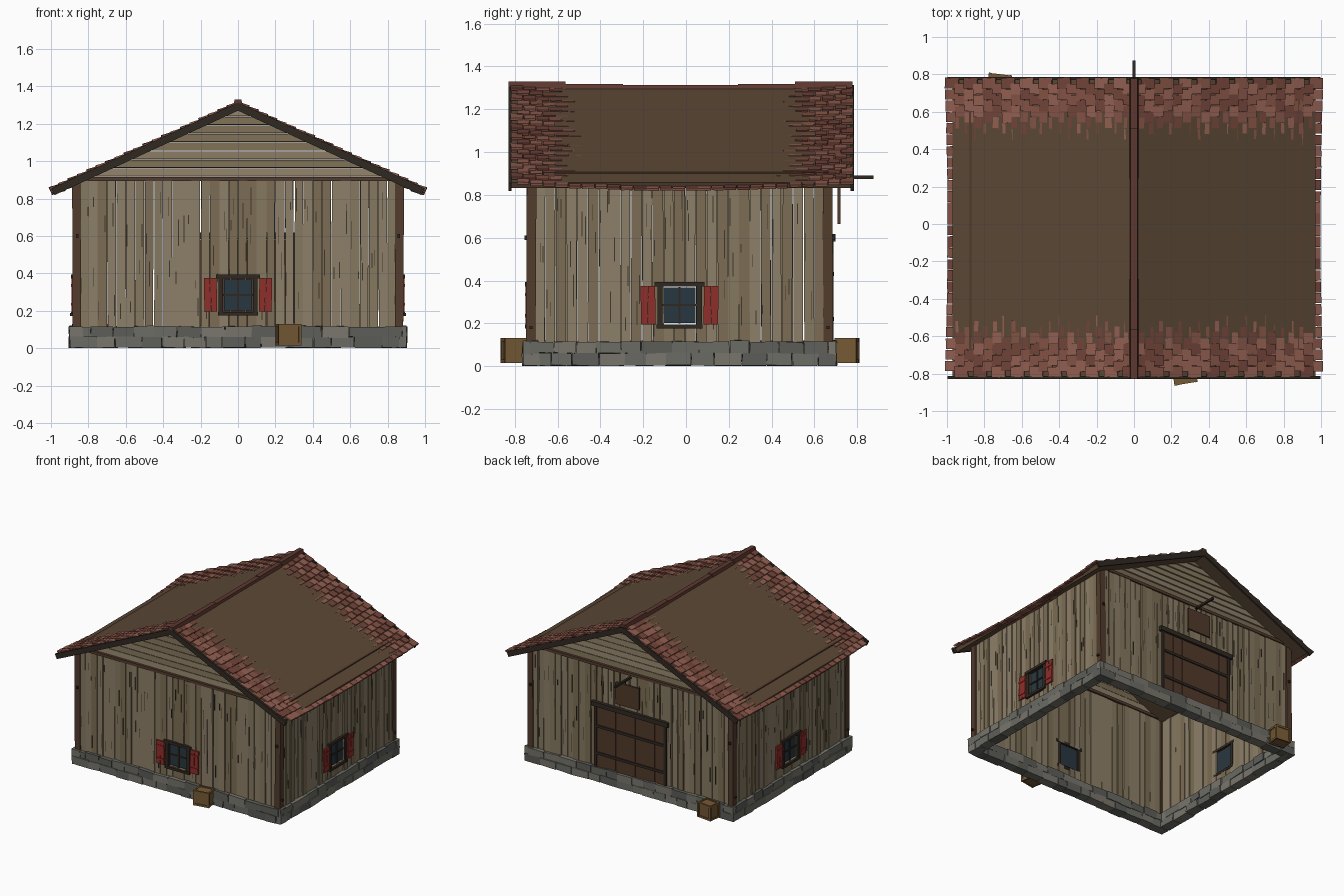
import bpy, bmesh, math, random
from mathutils import Matrix, Vector

if "Cube" in bpy.data.objects:
    bpy.data.objects.remove(bpy.data.objects["Cube"])

random.seed(4)
R = random.uniform
YC = -0.03            # centre of the house in y
SLOPE = 0.46
ANG = math.atan(SLOPE)

COL = {
    "plank_a": (0.24, 0.19, 0.115), "plank_b": (0.20, 0.155, 0.09), "plank_c": (0.27, 0.215, 0.14),
    "grain": (0.05, 0.038, 0.025), "post": (0.085, 0.045, 0.026), "dark": (0.03, 0.022, 0.016),
    "stone_a": (0.15, 0.15, 0.13), "stone_b": (0.11, 0.11, 0.10), "stone_c": (0.19, 0.18, 0.15),
    "tile_a": (0.22, 0.08, 0.055), "tile_b": (0.16, 0.055, 0.04), "tile_c": (0.28, 0.11, 0.08),
    "deck": (0.105, 0.065, 0.036), "shutter": (0.28, 0.027, 0.023), "glass": (0.022, 0.038, 0.05),
    "door": (0.085, 0.042, 0.024), "crate": (0.18, 0.10, 0.035), "ridge": (0.11, 0.04, 0.03),
}
MATS = {}
for n, c in COL.items():
    MATS[n] = bpy.data.materials.new(n)
    MATS[n].diffuse_color = (*c, 1)


class Part:
    """Collects boxes into one flat-shaded object."""
    def __init__(self, name):
        self.name, self.bm, self.slots = name, bmesh.new(), []

    def box(self, loc, size, mat, base=Matrix(), rot=(0, 0, 0), top=1.0, jit=0.0):
        r = Matrix.Rotation(rot[2], 4, 'Z') @ Matrix.Rotation(rot[1], 4, 'Y') @ Matrix.Rotation(rot[0], 4, 'X')
        vs = bmesh.ops.create_cube(self.bm, size=1)["verts"]
        if mat not in self.slots:
            self.slots.append(mat)
        for f in {f for v in vs for f in v.link_faces}:
            f.material_index = self.slots.index(mat)
        for v in vs:
            k = top if v.co.z > 0 else 1
            p = Vector((v.co.x * size[0] * k, v.co.y * size[1], v.co.z * size[2]))
            p += Vector((R(-jit, jit), R(-jit, jit), R(-jit, jit)))
            v.co = base @ (Matrix.Translation(loc) @ r @ p)

    def done(self):
        me = bpy.data.meshes.new(self.name)
        self.bm.to_mesh(me)
        self.bm.free()
        for s in self.slots:
            me.materials.append(MATS[s])
        bpy.context.collection.objects.link(bpy.data.objects.new(self.name, me))


def side(a):
    """Wall frame: local x along the wall, -y outward, z up."""
    return Matrix.Translation((0, YC, 0)) @ Matrix.Rotation(math.radians(a), 4, 'Z')


def pick(s):
    return s + random.choice(("_a", "_b", "_c"))


# name, angle, wall distance, half length, opening (half width, bottom, top)
WIN, DOOR = (0.085, 0.195, 0.375), (0.30, 0.0, 0.59)
WALLS = [("front", 0, 0.695, 0.85, WIN), ("right", 90, 0.865, 0.68, WIN),
         ("back", 180, 0.695, 0.85, DOOR), ("left", 270, 0.865, 0.68, WIN)]

for name, a, d, half, (ow, o0, o1) in WALLS:
    B = side(a)
    # Vertical planks with gaps, cut around the opening
    p = Part(name + "_wall_planks")
    n = round(2 * half / 0.05)
    w = 2 * half / n
    for i in range(n):
        x = -half + (i + 0.5) * w
        pw, tilt, y = w - R(-0.003, 0.008), R(-0.005, 0.005), -d + R(-0.005, 0.005)
        spans = [(0.08, 0.905)]
        if abs(x) < ow + 0.01:
            spans = [(z0, z1) for z0, z1 in ((0.08, o0), (o1, 0.905)) if z1 > z0]
        m = pick("plank")
        for z0, z1 in spans:
            p.box((x, y, (z0 + z1) / 2), (pw, 0.02, z1 - z0), m, B, (0, tilt, 0))
            for _ in range(2 if z1 - z0 > 0.3 else 0):
                h = R(0.04, 0.15)
                p.box((x + R(-0.4, 0.4) * w, y - 0.01, R(z0 + 0.1, z1 - 0.1)), (0.004, 0.003, h), "grain", B)
    p.done()

    # Two courses of rough foundation stones
    p = Part(name + "_foundation_stones")
    for row in range(2):
        x, end = -half - 0.05 + row * 0.03, half + 0.05
        while x < end - 0.02:
            L = min(R(0.08, 0.15), end - x)
            h = 0.058 + (R(-0.008, 0.008) if row else 0)
            p.box((x + L / 2, -d + R(-0.004, 0.004), 0.032 + row * 0.055), (L - 0.002, 0.072, h),
                  pick("stone"), B, (0, R(-0.03, 0.03) * row, 0), jit=0.003)
            x += L
    p.done()

    if name == "back":
        continue
    # Window: glass, frame, bars and shutters
    p = Part(name + "_window")
    zc = 0.285
    p.box((0, -d, zc), (0.15, 0.008, 0.165), "glass", B)
    for s in (-1, 1):
        p.box((s * 0.092, -d - 0.005, zc), (0.024, 0.035, 0.19), "dark", B)
    p.box((0, -d - 0.007, 0.383), (0.235, 0.04, 0.02), "dark", B)
    p.box((0, -d - 0.007, 0.185), (0.215, 0.04, 0.018), "dark", B)
    p.box((0, -d - 0.006, zc), (0.01, 0.01, 0.17), "dark", B)
    p.box((0, -d - 0.006, zc), (0.16, 0.01, 0.01), "dark", B)
    p.done()
    p = Part(name + "_shutters")
    for s in (-1, 1):
        for k in (-1, 1):
            p.box((s * 0.147 + k * 0.0175, -d - 0.018, zc), (0.033, 0.012, 0.18), "shutter", B, (0, s * 0.02, 0))
            p.box((s * 0.147, -d - 0.025, zc + k * 0.05), (0.066, 0.006, 0.014), "shutter", B, (0, s * 0.02, 0))
    p.done()

# Corner posts with pegs, top plates
p = Part("corner_posts")
for sx in (-1, 1):
    for sy in (-1, 1):
        p.box((sx * 0.863, YC + sy * 0.693, 0.49), (0.045, 0.045, 0.83), "post", rot=(R(-.006, .006), R(-.006, .006), 0))
        p.box((sx * 0.888, YC + sy * 0.693, 0.18), (0.02, 0.014, 0.014), "dark")
        p.box((sx * 0.86, YC + sy * 0.715, 0.60), (0.014, 0.02, 0.02), "dark")
for s in (-1, 1):
    p.box((0, YC + s * 0.693, 0.905), (1.72, 0.04, 0.022), "post")
    p.box((s * 0.863, YC, 0.895), (0.04, 1.38, 0.022), "post")
p.done()

# Gable clapboards
for name, a in (("front", 0), ("back", 180)):
    p = Part(name + "_gable_boards")
    z = 0.917
    while z < 1.27:
        h = min(0.045, 1.283 - z)
        w0, w1 = (1.285 - z) / SLOPE, (1.285 - z - h) / SLOPE
        p.box((0, -0.69, z + h / 2), (2 * w0, 0.018, h - 0.004), pick("plank"), side(a), (-0.12, 0, 0), top=w1 / w0)
        z += 0.046
    p.done()

# Back door
B, d = side(180), 0.695
p = Part("back_door")
for i in range(7):
    p.box((-0.252 + i * 0.084, -d - 0.008, 0.335), (0.081, 0.022, 0.49), "door", B)
for z in (0.22, 0.43):
    p.box((0, -d - 0.022, z), (0.58, 0.01, 0.02), "dark", B)
for s in (-1, 1):
    p.box((s * 0.3, -d - 0.012, 0.34), (0.02, 0.025, 0.5), "dark", B)
p.box((0, -d - 0.015, 0.6), (0.66, 0.035, 0.035), "dark", B)
p.done()

# Hanging sign on its pole
p = Part("hanging_sign")
p.box((0, -0.81, 0.882), (0.016, 0.19, 0.016), "dark", B)
p.box((0, -0.745, 0.75), (0.2, 0.014, 0.17), "door", B)
for s in (-1, 1):
    p.box((s * 0.02, -0.745, 0.856), (0.005, 0.005, 0.045), "dark", B)
p.done()

# Roof: deck, sagging tile rows and verge boards on both slopes
Y0, Y1 = -0.82, 0.775
deck, tiles, verge = Part("roof_deck"), Part("roof_tiles"), Part("verge_boards")
for s in (-1, 1):
    # slope frame: local x runs down the slope, z is its normal
    S = Matrix.Translation((0, 0, 1.305)) @ (Matrix.Diagonal((s, 1, 1, 1))) @ Matrix.Rotation(ANG, 4, 'Y')
    L = 1 / math.cos(ANG)
    deck.box((0.97 * L / 2, (Y0 + Y1) / 2, -0.015), (0.97 * L, Y1 - Y0, 0.03), "deck", S)
    for r in range(20):
        u = (r + 0.62) * L / 20 - 0.012
        for i in range(26):
            y = Y0 + 0.03 + i * 0.0605 + (r % 2) * 0.03
            t = (y + 0.025) / 0.8
            sag = 0.036 * max(0, 1 - t * t)
            tiles.box((u, y, 0.011 - sag + R(-0.002, 0.002)), (0.075, R(0.052, 0.06), 0.012), pick("tile"),
                      S, (0, -0.13, R(-0.05, 0.05)))
    for y in (Y0 - 0.002, Y1 + 0.002):
        verge.box((L / 2 - 0.004, y, -0.012), (L - 0.006, 0.016, 0.04), "dark", S)
for q in (deck, tiles, verge):
    bmesh.ops.recalc_face_normals(q.bm, faces=q.bm.faces)
    q.done()

# Ridge caps, dipping toward the middle
p = Part("ridge_caps")
for i in range(6):
    y = Y0 - 0.01 + (i + 0.5) * 0.268
    t = abs(i - 2.5) / 2.5
    p.box((0, y, 1.315 - 0.018 * (1 - t * t)), (0.05, 0.268, 0.03), "ridge", top=0.7)
p.done()

# Crates
for name, loc, rz in (("front_crate", (0.27, -0.805, 0.073), 0.17), ("back_crate", (-0.72, 0.752, 0.073), -0.12)):
    p = Part(name)
    C = Matrix.Translation(loc) @ Matrix.Rotation(rz, 4, 'Z')
    p.box((0, 0, 0), (0.112, 0.086, 0.104), "crate", C)
    for sx in (-1, 1):
        for sy in (-1, 1):
            p.box((sx * 0.055, sy * 0.043, 0), (0.015, 0.015, 0.115), "crate", C)
        for k in (-1, 1):
            p.box((0, sx * 0.043, k * 0.05), (0.12, 0.012, 0.015), "crate", C)
            p.box((sx * 0.056, 0, k * 0.05), (0.012, 0.09, 0.015), "crate", C)
    p.done()

for m in bpy.data.materials:
    if m.users and not m.is_grease_pencil:
        m.use_nodes = True
        m.node_tree.nodes["Principled BSDF"].inputs["Base Color"].default_value = m.diffuse_color
